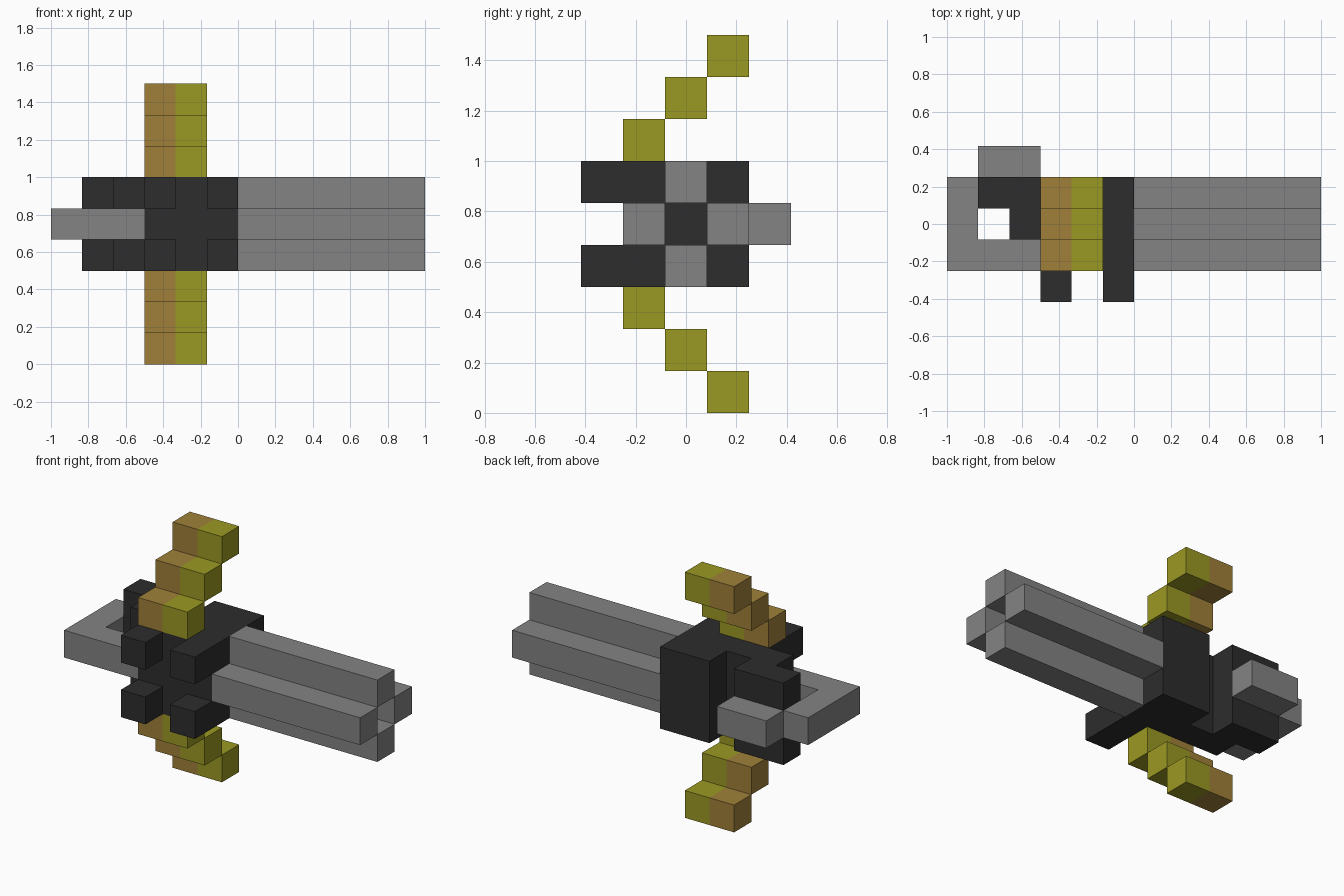
import bpy, bmesh

if "Cube" in bpy.data.objects:
    bpy.data.objects.remove(bpy.data.objects["Cube"])

U = 1 / 6  # size of one block


def material(name, color):
    m = bpy.data.materials.new(name)
    m.diffuse_color = (*color, 1)
    m.use_nodes = True
    m.node_tree.nodes["Principled BSDF"].inputs["Base Color"].default_value = m.diffuse_color
    return m


GREY = material("steel grey", (0.227, 0.227, 0.227))
DARK = material("charcoal", (0.026, 0.026, 0.026))
YELLOW = material("olive yellow", (0.328, 0.319, 0.017))
TAN = material("bronze tan", (0.352, 0.216, 0.042))


def prism(name, outline, z0, z1, mat):
    """Extrude an xy outline (in blocks) from z0 to z1."""
    bm = bmesh.new()
    face = bm.faces.new([bm.verts.new((x * U, y * U, z0 * U)) for x, y in outline])
    top = bmesh.ops.extrude_face_region(bm, geom=[face])["geom"]
    bmesh.ops.translate(bm, vec=(0, 0, (z1 - z0) * U),
                        verts=[g for g in top if isinstance(g, bmesh.types.BMVert)])
    bmesh.ops.recalc_face_normals(bm, faces=bm.faces[:])
    mesh = bpy.data.meshes.new(name)
    bm.to_mesh(mesh)
    bm.free()
    mesh.materials.append(mat)
    obj = bpy.data.objects.new(name, mesh)
    bpy.context.collection.objects.link(obj)
    return obj


def box(name, x0, x1, y0, y1, z0, z1, mat):
    return prism(name, [(x0, y0), (x1, y0), (x1, y1), (x0, y1)], z0, z1, mat)


# Central body with the notched rear arm
prism("body", [(-3, -1.5), (0, -1.5), (0, 1.5), (-2, 1.5), (-2, 0.5), (-3, 0.5),
               (-3, 1.5), (-5, 1.5), (-5, 0.5), (-4, 0.5), (-4, -0.5), (-3, -0.5)],
      3, 6, DARK)

# Four front prongs
for x in (-3, -1):
    for z in (3, 5):
        box("front_prong", x, x + 1, -2.5, -1.5, z, z + 1, DARK)

# Hollow barrel made of four long bars
for name, y, z in (("top", -0.5, 5), ("bottom", -0.5, 3), ("front", -1.5, 4), ("back", 0.5, 4)):
    box("barrel_bar_" + name, 0, 6, y, y + 1, z, z + 1, GREY)

# Rear loop and the plate behind it
prism("rear_loop", [(-6, -1.5), (-3, -1.5), (-3, -0.5), (-5, -0.5), (-5, 1.5), (-6, 1.5)],
      4, 5, GREY)
box("back_plate", -5, -3, 1.5, 2.5, 4, 5, GREY)

# Stepped limbs above and below, swept backwards, in two colours
for i in range(3):
    y = i - 1.5
    for side, z in (("upper", 6 + i), ("lower", 2 - i)):
        box(side + "_limb_tan", -3, -2, y, y + 1, z, z + 1, TAN)
        box(side + "_limb_yellow", -2, -1, y, y + 1, z, z + 1, YELLOW)
